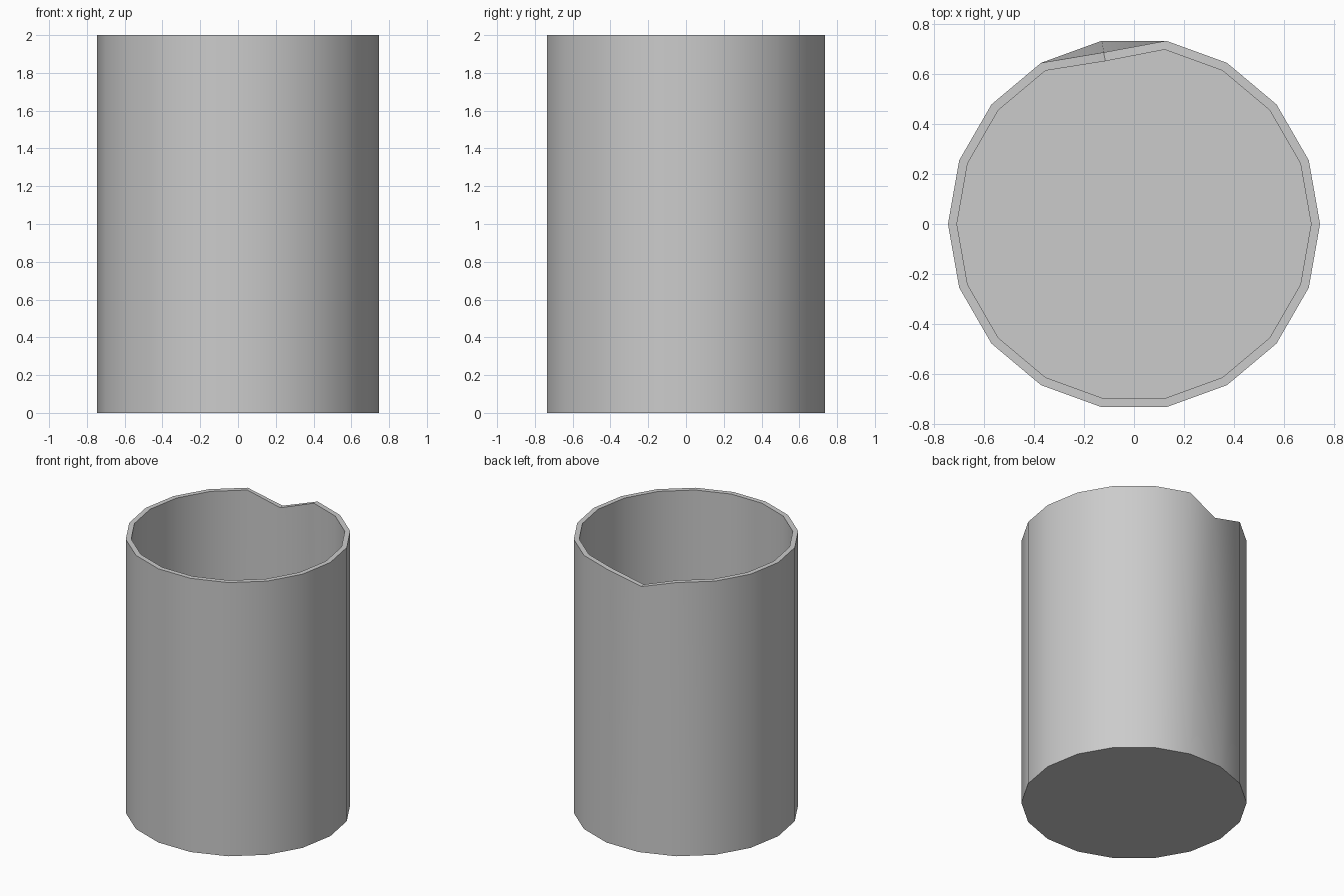
import bpy, bmesh, math
from mathutils import Vector

if "Cube" in bpy.data.objects:
    bpy.data.objects.remove(bpy.data.objects["Cube"])

SIDES, R, WALL, H = 18, 0.746, 0.036, 2.0
DENTED = 5  # rim corner at 100 degrees


def ring(bm, r, z):
    return [bm.verts.new((r * math.cos(math.tau * i / SIDES),
                          r * math.sin(math.tau * i / SIDES), z)) for i in range(SIDES)]


bm = bmesh.new()

# Outer wall, rim, inner wall: one lathed strip of quads
rings = [ring(bm, R, 0), ring(bm, R, H), ring(bm, R - WALL, H), ring(bm, R - WALL, WALL)]
for a, b in zip(rings, rings[1:]):
    for i in range(SIDES):
        j = (i + 1) % SIDES
        bm.faces.new((a[i], a[j], b[j], b[i]))

# Underside and inner floor
bm.faces.new(rings[0][::-1])
bm.faces.new(rings[3])

# Dented rim corner, pushed inward and down
ang = math.tau * DENTED / SIDES
push = Vector((-0.047 * math.cos(ang), -0.047 * math.sin(ang), -0.08))
for r in rings[1:3]:
    r[DENTED].co += push

bmesh.ops.recalc_face_normals(bm, faces=bm.faces)
mesh = bpy.data.meshes.new("cup")
bm.to_mesh(mesh)
bm.free()

cup = bpy.data.objects.new("cup", mesh)
bpy.context.collection.objects.link(cup)
bpy.context.view_layer.objects.active = cup
cup.select_set(True)
bpy.ops.object.shade_smooth_by_angle(angle=math.radians(35))
